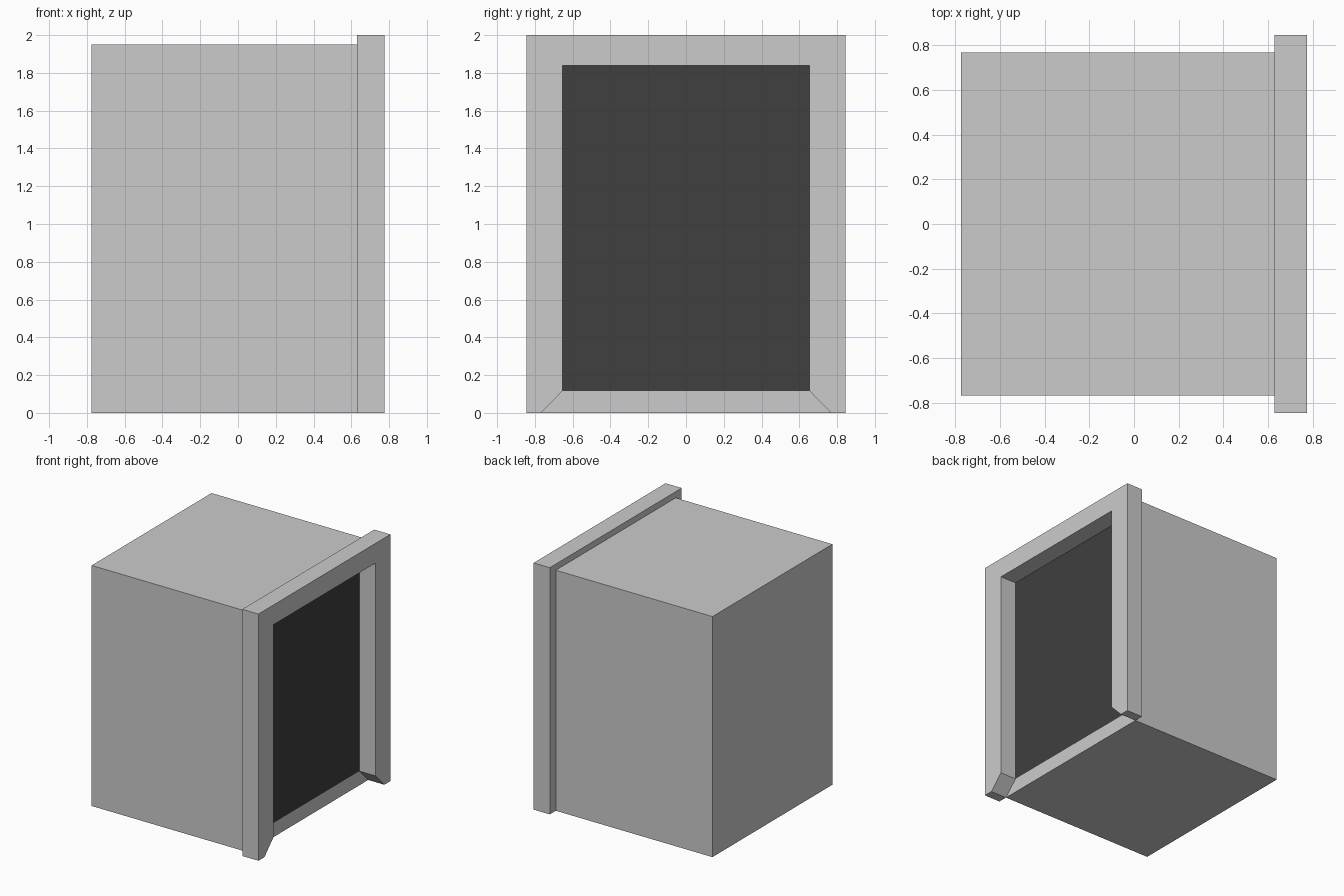
import bpy

if "Cube" in bpy.data.objects:
    bpy.data.objects.remove(bpy.data.objects["Cube"])

BACK, FACE, FRONT = -0.775, 0.63, 0.775   # x stations: rear, body front, frame front


def add_mesh(name, verts, faces):
    mesh = bpy.data.meshes.new(name)
    mesh.from_pydata(verts, [], faces)
    mesh.update()
    obj = bpy.data.objects.new(name, mesh)
    bpy.context.collection.objects.link(obj)
    return obj


def mirrored(half):
    """Complete a (y, z) path drawn on the -y side."""
    return half + [(-y, z) for y, z in reversed(half)]


def at_x(x, path):
    return [(x, y, z) for y, z in path]


outer = mirrored([(-0.845, 0), (-0.845, 2.0)])
shell = mirrored([(-0.768, 0), (-0.768, 1.95)])
opening = mirrored([(-0.768, 0), (-0.655, 0.115), (-0.655, 1.84)])
screen = mirrored([(-0.655, 0.115), (-0.655, 1.84)])

# Body: box with its front left open for the frame, sill and screen
add_mesh("body", at_x(BACK, shell) + at_x(FACE, shell),
         [(0, 1, 2, 3)[::-1]] + [(i, (i + 1) % 4, 4 + (i + 1) % 4, 4 + i) for i in range(4)][::1])

# Sill: strip under the screen, flush with the body front
add_mesh("sill", at_x(FACE, mirrored([(-0.768, 0), (-0.655, 0.115)])), [(3, 2, 1, 0)])

# Frame: raised arch with mitred feet, its rear rim meeting the body edges
ring = outer + opening[::-1]
n = len(ring)
rim = outer + shell[::-1]
add_mesh("frame", at_x(FRONT, ring) + at_x(FACE, ring) + at_x(FACE, rim),
         [tuple(reversed(range(n)))]
         + [(i, (i + 1) % n, n + (i + 1) % n, n + i) for i in range(n)]
         + [tuple(range(2 * n, 2 * n + len(rim)))])

# Dark screen filling the opening
panel = add_mesh("screen", at_x(FACE, screen), [(3, 2, 1, 0)])
dark = bpy.data.materials.new("dark")
dark.diffuse_color = (0.05, 0.05, 0.05, 1)
dark.use_nodes = True
dark.node_tree.nodes["Principled BSDF"].inputs["Base Color"].default_value = dark.diffuse_color
panel.data.materials.append(dark)

# Consistent outward normals on the body and frame
import bmesh
for name in ("body", "frame"):
    mesh = bpy.data.objects[name].data
    bm = bmesh.new()
    bm.from_mesh(mesh)
    bmesh.ops.remove_doubles(bm, verts=bm.verts, dist=1e-5)
    bmesh.ops.recalc_face_normals(bm, faces=bm.faces)
    bm.to_mesh(mesh)
    bm.free()
